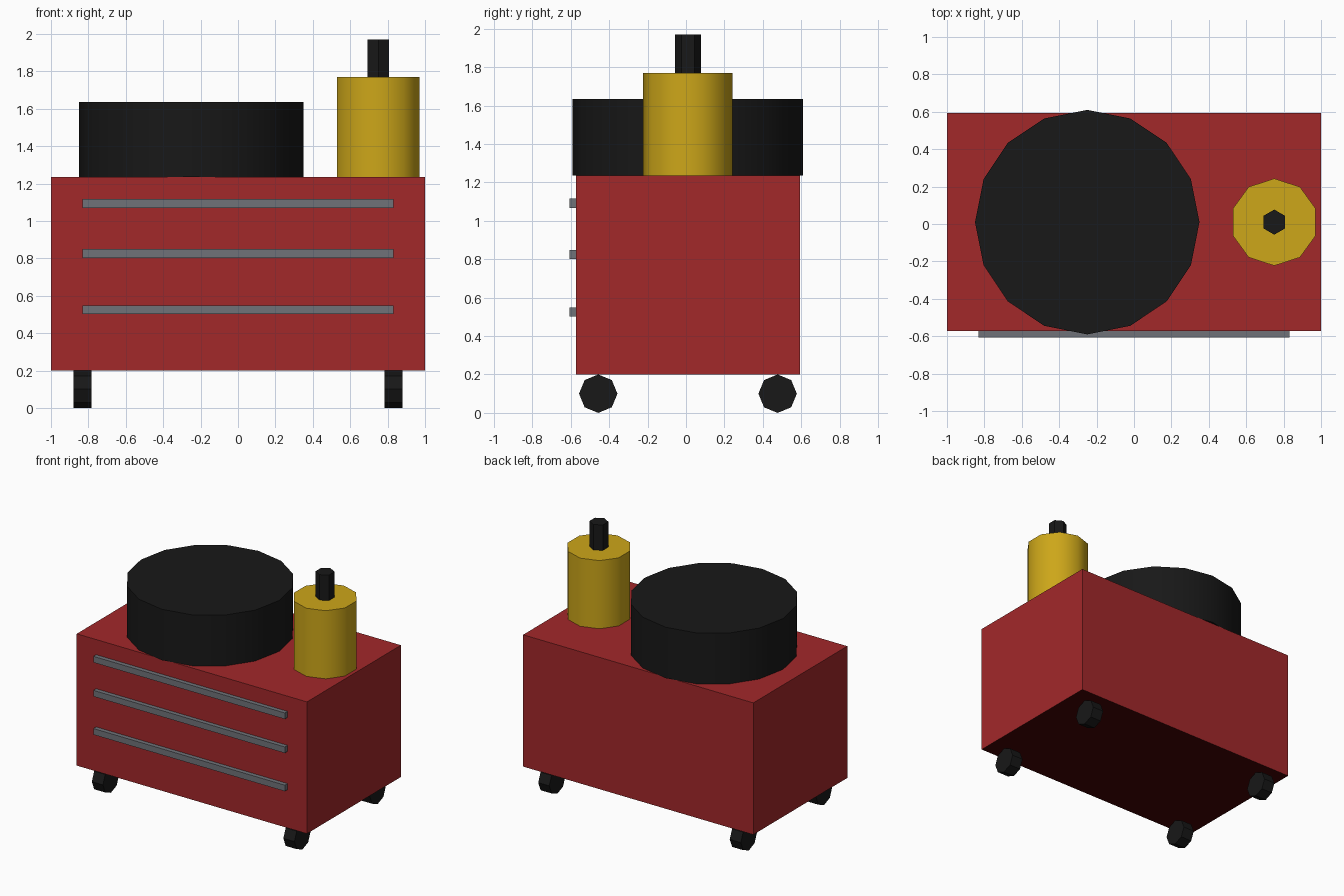
import bpy, math

if "Cube" in bpy.data.objects:
    bpy.data.objects.remove(bpy.data.objects["Cube"])

CY = 0.01      # depth centre of the cabinet
TOP = 1.235    # height of the cabinet top


def material(name, rgb):
    m = bpy.data.materials.new(name)
    m.diffuse_color = (*rgb, 1)
    m.use_nodes = True
    m.node_tree.nodes["Principled BSDF"].inputs["Base Color"].default_value = m.diffuse_color
    return m


RED = material("cabinet red", (0.361, 0.021, 0.023))
DARK_RED = material("underside dark red", (0.055, 0.001, 0.001))
BLACK = material("rubber black", (0.009, 0.009, 0.009))
GOLD = material("canister yellow", (0.61, 0.385, 0.01))
GREY = material("handle grey", (0.16, 0.17, 0.19))


def box(name, lo, hi, mat):
    mid = [(a + b) / 2 for a, b in zip(lo, hi)]
    bpy.ops.mesh.primitive_cube_add(size=1, location=mid)
    ob = bpy.context.object
    ob.name = name
    ob.scale = [b - a for a, b in zip(lo, hi)]
    bpy.ops.object.transform_apply(location=False, rotation=False, scale=True)
    ob.data.materials.append(mat)
    return ob


def cylinder(name, sides, radius, depth, centre, mat, rot=(0, 0, 0), smooth=False):
    bpy.ops.mesh.primitive_cylinder_add(vertices=sides, radius=radius, depth=depth,
                                        location=centre, rotation=rot)
    ob = bpy.context.object
    ob.name = name
    ob.data.materials.append(mat)
    if smooth:
        bpy.ops.object.shade_smooth_by_angle(angle=math.radians(40))


# Cabinet body with a darker underside
cabinet = box("cabinet", (-1, CY - 0.583, 0.2), (1, CY + 0.583, TOP), RED)
cabinet.data.materials.append(DARK_RED)
for face in cabinet.data.polygons:
    if face.normal.z < -0.5:
        face.material_index = 1

# Drawer handles on the front
for i, z in enumerate((0.525, 0.825, 1.092)):
    box(f"drawer_handle_{i + 1}", (-0.832, -0.607, z - 0.024),
        (0.832, CY - 0.583, z + 0.024), GREY)

# Four caster wheels
for side, x in (("left", -0.832), ("right", 0.832)):
    for end, y in (("front", CY - 0.467), ("back", CY + 0.467)):
        cylinder(f"wheel_{end}_{side}", 8, 0.1, 0.096, (x, y, 0.1), BLACK,
                 rot=(0, math.pi / 2, 0))

# Tyre lying on top
cylinder("tyre", 16, 0.6, 0.4, (-0.25, CY, TOP + 0.2), BLACK, smooth=True)

# Spray canister and its nozzle
cylinder("canister", 10, 0.233, 0.535, (0.75, CY, TOP + 0.2675), GOLD, smooth=True)
cylinder("canister_nozzle", 6, 0.067, 0.2, (0.75, CY, 1.87), BLACK)
